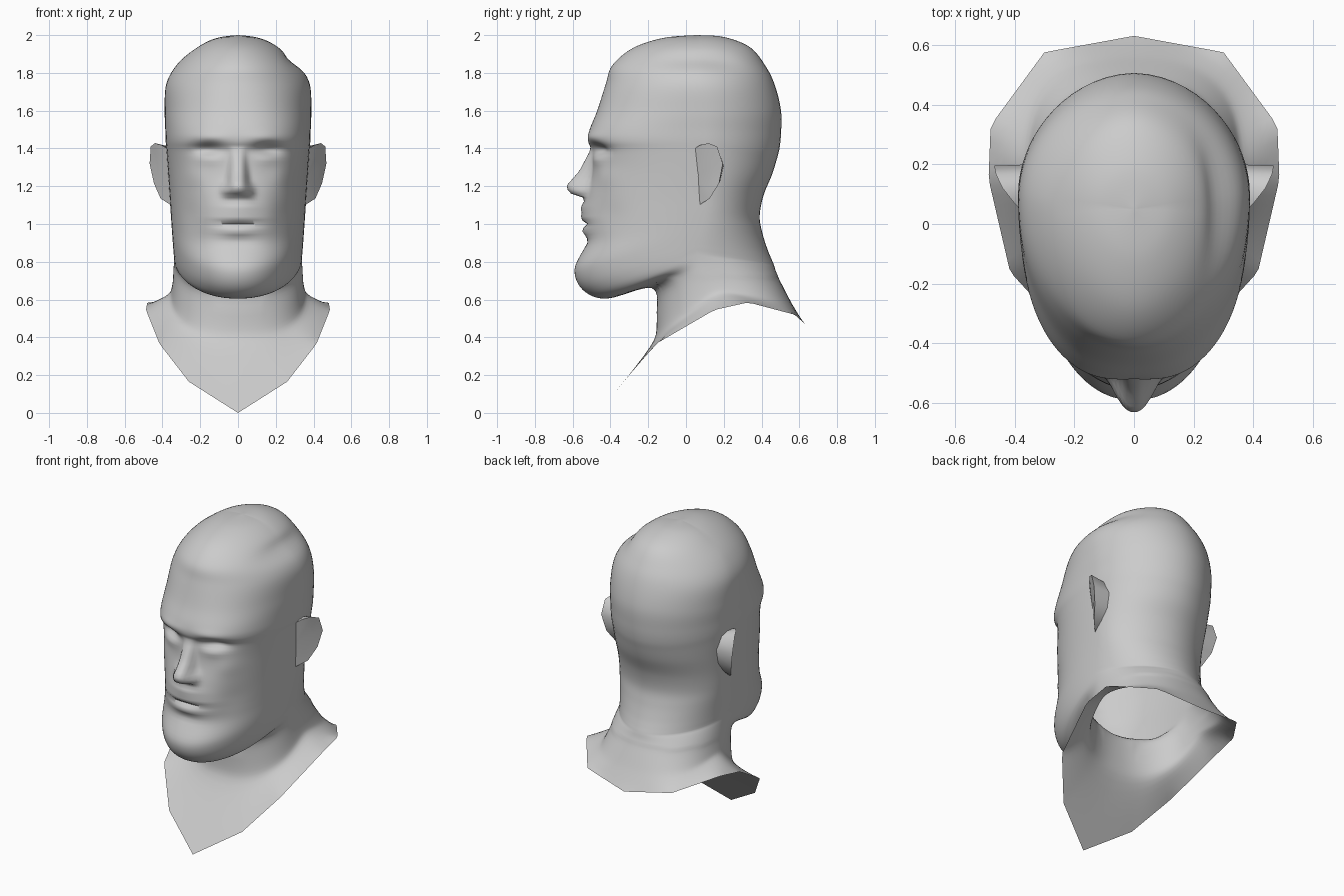
import bpy, bmesh, math

if "Cube" in bpy.data.objects:
    bpy.data.objects.remove(bpy.data.objects["Cube"], do_unlink=True)

# one plain clay colour
clay = bpy.data.materials.new("clay_grey")
clay.use_nodes = True
clay.diffuse_color = (0.6, 0.6, 0.6, 1)
clay.node_tree.nodes["Principled BSDF"].inputs["Base Color"].default_value = (0.6, 0.6, 0.6, 1)


def finish(bm, name, angle):
    """Turn a bmesh into a smooth shaded object."""
    mesh = bpy.data.meshes.new(name)
    bm.to_mesh(mesh)
    bm.free()
    mesh.materials.append(clay)
    obj = bpy.data.objects.new(name, mesh)
    bpy.context.collection.objects.link(obj)
    bpy.ops.object.select_all(action='DESELECT')
    obj.select_set(True)
    bpy.context.view_layer.objects.active = obj
    bpy.ops.object.shade_smooth_by_angle(angle=math.radians(angle))
    return obj


def linear(z, pts):
    """Piecewise linear lookup in rising (key, value) pairs."""
    if z <= pts[0][0]:
        return pts[0][1]
    for (a, u), (b, v) in zip(pts, pts[1:]):
        if z <= b:
            return u + (v - u) * (z - a) / (b - a)
    return pts[-1][1]


def catmull(p0, p1, p2, p3, t):
    return [0.5 * (2 * b + (c - a) * t + (2 * a - 5 * b + 4 * c - d) * t * t
                   + (3 * b - a - 3 * c + d) * t ** 3)
            for a, b, c, d in zip(p0, p1, p2, p3)]


# Tilted rings: front y, front z, half width, side y, side z, back y, back z, front squareness
HEAD_RINGS = [
    (0.05, 2.0, 0, 0.05, 2.0, 0.05, 2.0, 2),
    (-0.12, 1.985, 0.125, 0.06, 1.98, 0.20, 1.99, 1.95),
    (-0.28, 1.932, 0.23, 0.06, 1.925, 0.34, 1.935, 1.9),
    (-0.39, 1.84, 0.322, 0.07, 1.845, 0.425, 1.83, 1.95),
    (-0.425, 1.74, 0.38, 0.08, 1.74, 0.472, 1.73, 2.05),
    (-0.47, 1.60, 0.388, 0.10, 1.60, 0.503, 1.60, 2.3),
    (-0.51, 1.50, 0.385, 0.10, 1.50, 0.503, 1.48, 2.5),
    (-0.518, 1.44, 0.383, 0.10, 1.44, 0.495, 1.40, 2.55),
    (-0.498, 1.38, 0.378, 0.10, 1.38, 0.48, 1.34, 2.5),
    (-0.50, 1.27, 0.37, 0.10, 1.27, 0.455, 1.26, 2.4),
    (-0.53, 1.14, 0.362, 0.10, 1.15, 0.41, 1.15, 2.3),
    (-0.542, 1.02, 0.357, 0.10, 1.07, 0.39, 1.04, 2.3),
    (-0.53, 0.90, 0.352, 0.09, 1.00, 0.405, 0.95, 2.35),
    (-0.59, 0.76, 0.347, 0.07, 0.93, 0.43, 0.87, 2.15),
    (-0.545, 0.65, 0.343, 0.06, 0.88, 0.45, 0.82, 2.1),
]
NECK_RINGS = [
    (-0.42, 0.605, 0.34, 0.06, 0.84, 0.465, 0.785, 2.1),
    (-0.18, 0.66, 0.34, 0.08, 0.78, 0.48, 0.74, 2),
    (-0.155, 0.51, 0.346, 0.12, 0.70, 0.52, 0.66, 2.2),
    (-0.16, 0.38, 0.358, 0.17, 0.64, 0.56, 0.58, 2.5),
]
# Collar edge corners by angle from the front: degrees, x, y, z
COLLAR = [(0, 0, -0.46, 0.0), (26, 0.26, -0.33, 0.165), (49, 0.415, -0.16, 0.365),
          (84, 0.487, 0.15, 0.545), (105, 0.48, 0.33, 0.585), (141, 0.30, 0.575, 0.52),
          (180, 0, 0.63, 0.47)]
# Mirrored face relief: x, z, spread x, spread z, push back (+) or forward (-)
RELIEF = [
    (0.15, 1.46, 0.10, 0.03, -0.008),     # brow
    (0.16, 1.395, 0.075, 0.034, 0.045),   # eye socket
    (0.15, 1.35, 0.06, 0.03, -0.010),     # eyelid
    (0.23, 1.25, 0.06, 0.06, -0.012),     # cheekbone
    (0.25, 1.04, 0.06, 0.08, 0.015),      # cheek hollow
    (0.00, 1.085, 0.10, 0.035, -0.018),   # muzzle
    (0.00, 1.030, 0.11, 0.018, -0.014),   # upper lip
    (0.00, 1.000, 0.13, 0.014, 0.020),    # mouth line
    (0.00, 0.962, 0.10, 0.022, -0.016),   # lower lip
    (0.00, 0.905, 0.10, 0.025, 0.008),    # chin crease
]
NOSE_RIDGE = [(1.11, -0.50), (1.14, -0.545), (1.165, -0.62), (1.2, -0.635),
              (1.28, -0.565), (1.38, -0.512), (1.43, -0.50)]
NOSE_WIDTH = [(1.13, 0.07), (1.18, 0.06), (1.23, 0.048), (1.38, 0.035)]


def gauss(d, s):
    return math.exp(-(d / s) ** 2)


def sculpt(x, y, z, front):
    """Face relief, nose and the small dent on the left of the crown."""
    if front > 0:
        w, ax = min(1, front * 3), abs(x)
        for fx, fz, sx, sz, amount in RELIEF:
            y += w * amount * gauss(ax - fx, sx) * gauss(z - fz, sz)
        if 1.1 < z < 1.43:
            ridge = linear(z, NOSE_RIDGE)
            y = min(y, y + (ridge - y) * math.exp(-(ax / linear(z, NOSE_WIDTH)) ** 4 * 0.7 - (ax / 0.12) ** 2))
            y -= 0.022 * gauss(ax - 0.07, 0.022) * gauss(z - 1.18, 0.028)
    if x > 0:
        x -= 0.032 * gauss(x - 0.29, 0.09) * gauss(z - 1.865, 0.05) * gauss(y - 0.08, 0.22)
    return x, y, z


# Head and neck rings, then a straight sheet out to the angular collar edge
COLS, STEPS, SHEET = 96, 6, 5
ANGLES = [math.pi * u * (0.55 + 0.45 * u * u)      # more columns on the face
          for u in (2 * j / COLS - 1 for j in range(COLS))]
rings = HEAD_RINGS + NECK_RINGS
last = len(rings) - 1
bm = bmesh.new()
loops = []
for k in range(last * STEPS + 1):
    i = min(k // STEPS, last - 1)
    yf, zf, w, ys, zs, yb, zb, p = catmull(rings[max(i - 1, 0)], rings[i], rings[i + 1],
                                           rings[min(i + 2, last)], k / STEPS - i)
    back_p = 1.9 + 0.35 * max(0, k / STEPS - last + 3)   # shoulders square off
    loop = []
    for a in ANGLES:
        c, s = math.cos(a), math.sin(a)
        q = p if c > 0 else back_p
        r = (abs(c) ** q + abs(s) ** q) ** (-1 / q)
        c, s = c * r, s * r
        ye, ze = (yf, zf) if c > 0 else (yb, zb)
        y, z = ys + (ye - ys) * abs(c), zs + (ze - zs) * abs(c)
        loop.append(bm.verts.new(sculpt(w * s, y, min(z, 2.0), c)))
    loops.append(loop)
neck_base = loops[-1]
for k in range(1, SHEET + 1):
    loop = []
    for a, v in zip(ANGLES, neck_base):
        x, y, z = (linear(abs(math.degrees(a)), [(row[0], row[n]) for row in COLLAR]) for n in (1, 2, 3))
        edge = v.co.copy()
        edge[:] = (math.copysign(x, a), y, z)
        loop.append(bm.verts.new(v.co.lerp(edge, k / SHEET)))
    loops.append(loop)
for upper, lower in zip(loops, loops[1:]):
    for j in range(COLS):
        n = (j + 1) % COLS
        bm.faces.new((upper[j], lower[j], lower[n], upper[n]))
bmesh.ops.remove_doubles(bm, verts=bm.verts, dist=0.0002)
# soften the fold where the neck meets the collar, leaving the open edge alone
for n in range(8):
    fold = [v for v in bm.verts if v.is_valid and not v.is_boundary and v.co.z < 0.72 and v.co.y > -0.36
            and (v.co.y > -0.14 or v.co.z < 0.52)]
    bmesh.ops.smooth_vert(bm, verts=fold, factor=0.5, use_axis_x=True, use_axis_y=True, use_axis_z=True)
bmesh.ops.recalc_face_normals(bm, faces=bm.faces)
finish(bm, "head_and_neck", 65)

# Ears: a flared rim, a shallow front bowl and a back wall, the front edge sunk in the skull
RIM = [(0.36, 0.03, 1.39), (0.405, 0.075, 1.418), (0.44, 0.12, 1.428), (0.462, 0.165, 1.41),
       (0.468, 0.195, 1.32), (0.445, 0.175, 1.215), (0.41, 0.125, 1.135), (0.355, 0.07, 1.10),
       (0.35, 0.045, 1.25)]
for side, name in ((1, "left_ear"), (-1, "right_ear")):
    bm = bmesh.new()
    rim = [bm.verts.new((side * x, y, z)) for x, y, z in RIM]
    bowl = [bm.verts.new((side * (0.6 * x + 0.4 * 0.385), 0.6 * y + 0.4 * 0.08, 0.6 * z + 0.4 * 1.27))
            for x, y, z in RIM]
    root = [bm.verts.new((side * 0.34, y + 0.005, 1.27 + (z - 1.27) * 0.85)) for x, y, z in RIM]
    for i in range(len(RIM)):
        n = (i + 1) % len(RIM)
        bm.faces.new((rim[i], rim[n], bowl[n], bowl[i]))
        bm.faces.new((rim[n], rim[i], root[i], root[n]))
    bm.faces.new(bowl)
    bm.faces.new(root[::-1])
    bmesh.ops.recalc_face_normals(bm, faces=bm.faces)
    finish(bm, name, 50)
